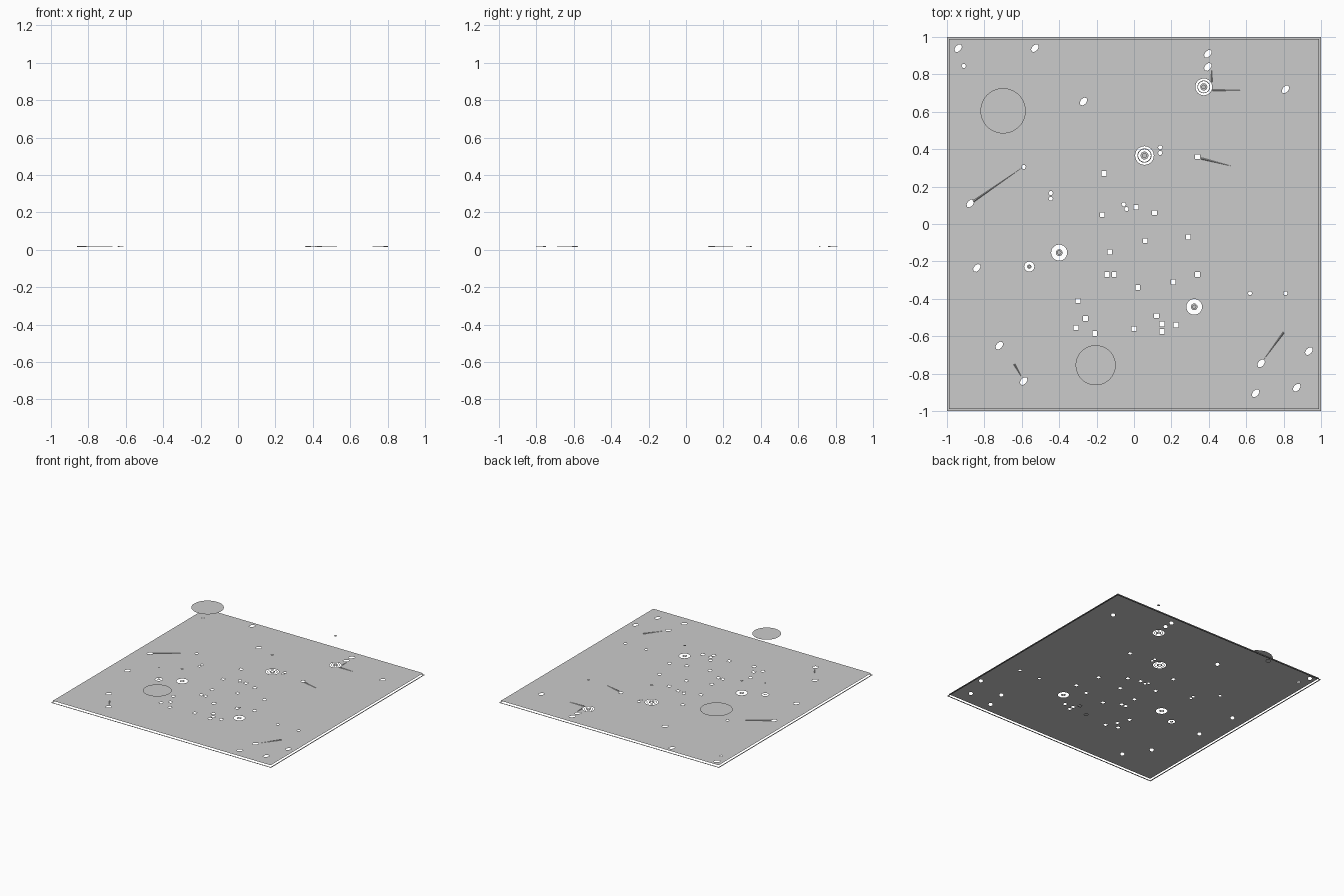
import bpy, bmesh
from math import cos, sin, pi, radians

if "Cube" in bpy.data.objects:
    bpy.data.objects.remove(bpy.data.objects["Cube"])

Z = 0.015  # height of the ground sheet


def outline(x, y, rx, ry, n, turn=0.0):
    """Regular n-gon / ellipse outline, rotated by turn."""
    pts = []
    for i in range(n):
        a = 2 * pi * i / n + (pi / 4 if n == 4 else 0)
        u, v = rx * cos(a), ry * sin(a)
        pts.append((x + u * cos(turn) - v * sin(turn), y + u * sin(turn) + v * cos(turn)))
    return pts


def square(h):
    return [(-h, -h), (h, -h), (h, h), (-h, h)]


def sheet(name, loops, z):
    """Flat sheet: first loop is the border, the rest are holes."""
    cu = bpy.data.curves.new(name, 'CURVE')
    cu.dimensions = '2D'
    cu.fill_mode = 'BOTH'
    for pts in loops:
        sp = cu.splines.new('POLY')
        sp.points.add(len(pts) - 1)
        for p, (x, y) in zip(sp.points, pts):
            p.co = (x, y, 0, 1)
        sp.use_cyclic_u = True
    tmp = bpy.data.objects.new(name + "_outline", cu)
    bpy.context.collection.objects.link(tmp)
    bpy.context.view_layer.update()
    dg = bpy.context.evaluated_depsgraph_get()
    me = bpy.data.meshes.new_from_object(tmp.evaluated_get(dg))
    bpy.data.objects.remove(tmp)
    # keep all faces pointing up
    bm = bmesh.new()
    bm.from_mesh(me)
    bmesh.ops.remove_doubles(bm, verts=bm.verts, dist=1e-5)
    bm.normal_update()
    for f in bm.faces:
        if f.normal.z < 0:
            f.normal_flip()
    bm.to_mesh(me)
    bm.free()
    ob = bpy.data.objects.new(name, me)
    ob.location.z = z
    bpy.context.collection.objects.link(ob)
    return ob


def disc(name, x, y, r, z, n=24, inner=0):
    loops = [outline(x, y, r, r, n)]
    if inner:
        loops.append(outline(x, y, inner, inner, n))
    return sheet(name, loops, z)


# Openings in the ground: houses, sheds and rocks
houses = [(-.16, .27), (-.17, .05), (.34, .36), (.01, .09), (.11, .06), (.06, -.09),
          (.29, -.07), (-.13, -.15), (-.145, -.27), (-.105, -.27), (.02, -.34), (.21, -.31),
          (.34, -.27), (-.30, -.41), (-.26, -.505), (.12, -.49), (.15, -.535), (.15, -.575),
          (.225, -.54), (0, -.56), (-.31, -.555), (-.21, -.585)]
sheds = [(-.445, .165), (-.445, .135), (-.055, .105), (-.04, .08), (.14, .41), (.14, .38),
         (.62, -.37), (.81, -.37), (-.59, .305), (-.91, .845)]
rocks = [(-.94, .94), (-.53, .94), (-.27, .655), (-.875, .11), (-.84, -.235), (-.72, -.65),
         (-.59, -.84), (.395, .91), (.395, .84), (.81, .72), (.935, -.68), (.68, -.745),
         (.65, -.905), (.87, -.875)]
# Towers: x, y, opening radius, cap height
towers = [(.373, .733, .045, .255), (.056, .366, .05, .155), (-.40, -.153, .043, .115),
          (.322, -.443, .042, .10), (-.56, -.228, .027, .11)]

holes = [outline(x, y, .018, .018, 4) for x, y in houses]
holes += [outline(x, y, .012, .012, 6) for x, y in sheds]
holes += [outline(x, y, .025, .016, 8, radians(48)) for x, y in rocks]
holes += [outline(x, y, r, r, 24) for x, y, r, h in towers]
sheet("ground", [square(.99)] + holes, Z)

# Thin ledge around the foot of the ground
sheet("base_ledge", [square(1.0), square(.99)], 0)

# Tower foundations and floating caps
for i, (x, y, r, h) in enumerate(towers, 1):
    disc(f"tower_{i}_foundation", x, y, r * .42, Z, inner=r * .22)
    if r > .044:
        disc(f"tower_{i}_step", x, y, r * .76, Z, inner=r * .68)
    disc(f"tower_{i}_cap", x, y, r * .27, h, 12)

# Two large floating discs
disc("floating_disc_large", -.70, .605, .121, .25, 64)
disc("floating_disc_small", -.205, -.755, .107, .22, 64)

# Low tapering ridges on the ground
ridges = [((-.86, .12), (-.6, .3)), ((.42, .715), (.57, .715)), ((.415, .76), (.415, .83)),
          ((-.64, -.75), (-.6, -.82)), ((.36, .35), (.52, .31)), ((.8, -.58), (.69, -.73))]
for i, ((ax, ay), (bx, by)) in enumerate(ridges, 1):
    L = ((bx - ax) ** 2 + (by - ay) ** 2) ** .5
    nx, ny = -(by - ay) / L * .005, (bx - ax) / L * .005
    me = bpy.data.meshes.new(f"ridge_{i}")
    me.from_pydata([(ax + nx, ay + ny, Z), (ax - nx, ay - ny, Z), (ax, ay, Z + .005), (bx, by, Z)],
                   [], [(1, 3, 2), (2, 3, 0)])
    bpy.context.collection.objects.link(bpy.data.objects.new(f"ridge_{i}", me))
